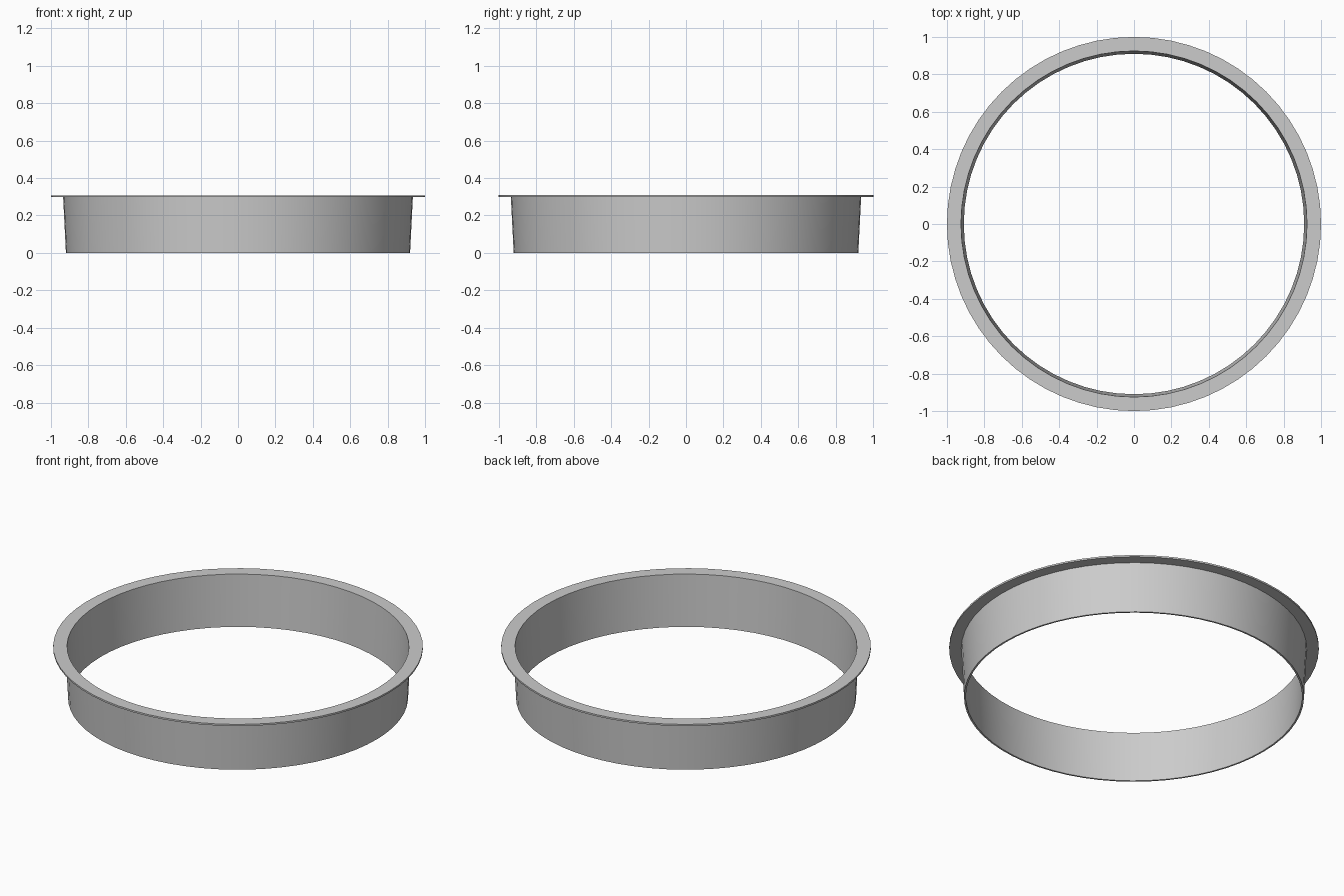
import bpy, bmesh, math

if "Cube" in bpy.data.objects:
    bpy.data.objects.remove(bpy.data.objects["Cube"])

SEGMENTS = 64

# Closed cross-section (radius, height): tapered thin wall with a flat top flange
PROFILE = [(0.910, 0.0), (0.920, 0.0), (0.935, 0.298),
           (1.0, 0.298), (1.0, 0.308), (0.925, 0.308)]


def lathe(name, profile, segments):
    """Revolve a closed profile around z into a ring."""
    bm = bmesh.new()
    rings = []
    for i in range(segments):
        a = 2 * math.pi * i / segments
        rings.append([bm.verts.new((r * math.cos(a), r * math.sin(a), z))
                      for r, z in profile])
    n = len(profile)
    for i in range(segments):
        p, q = rings[i], rings[(i + 1) % segments]
        for j in range(n):
            k = (j + 1) % n
            bm.faces.new((p[j], q[j], q[k], p[k]))
    bmesh.ops.recalc_face_normals(bm, faces=bm.faces)
    mesh = bpy.data.meshes.new(name)
    bm.to_mesh(mesh)
    bm.free()
    obj = bpy.data.objects.new(name, mesh)
    bpy.context.collection.objects.link(obj)
    return obj


# Flanged ring
ring = lathe("flanged_ring", PROFILE, SEGMENTS)
bpy.context.view_layer.objects.active = ring
ring.select_set(True)
bpy.ops.object.shade_smooth_by_angle(angle=math.radians(30))
